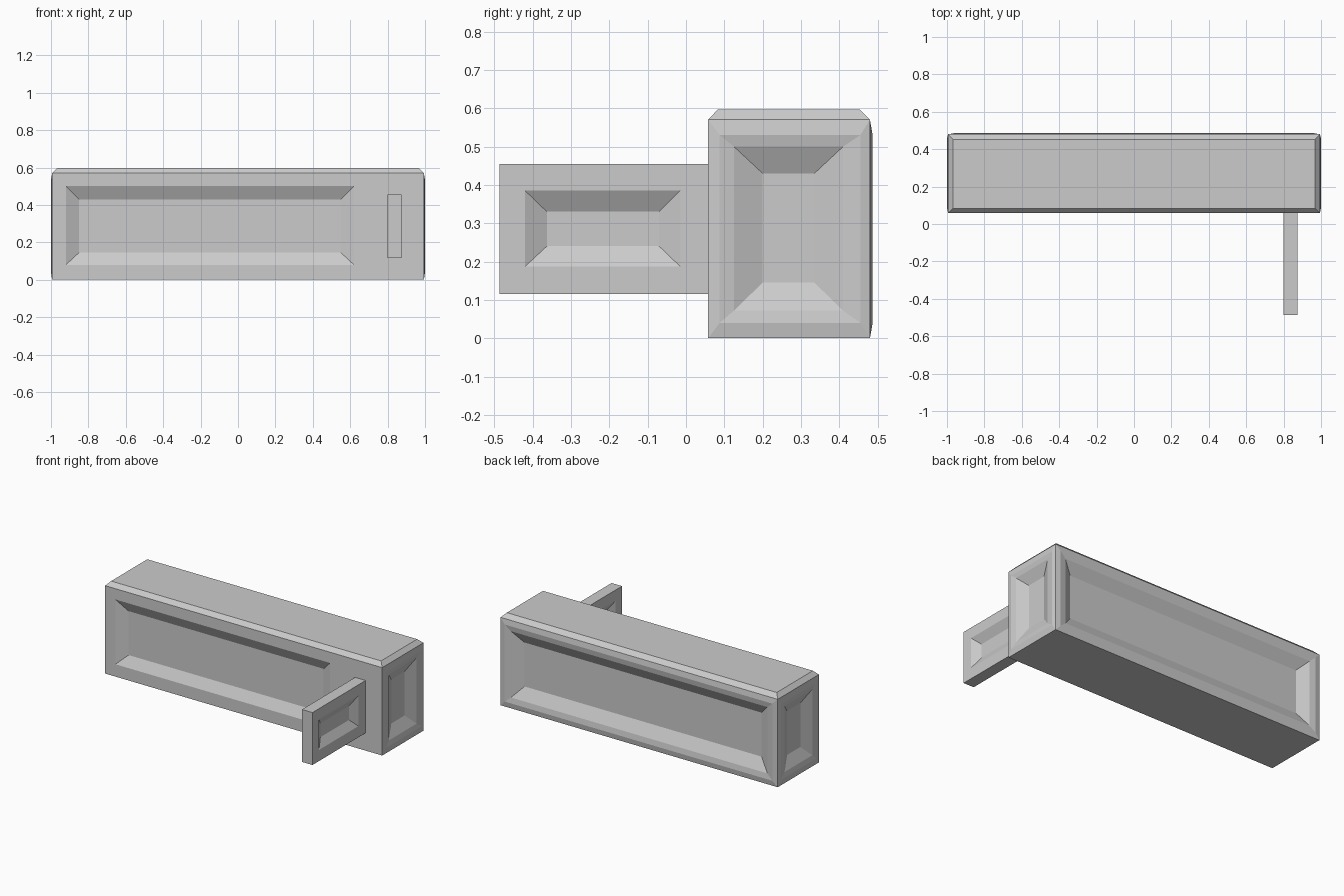
import bpy, bmesh
from mathutils import Vector

default = bpy.data.objects.get("Cube")
if default:
    bpy.data.objects.remove(default, do_unlink=True)

grey = bpy.data.materials.new("light_grey")
grey.use_nodes = True
colour = (0.6, 0.6, 0.6, 1)
grey.diffuse_color = colour
grey.node_tree.nodes["Principled BSDF"].inputs["Base Color"].default_value = colour


def block(low, high):
    """Plain box between two corners."""
    bm = bmesh.new()
    bmesh.ops.create_cube(bm, size=1)
    low, high = Vector(low), Vector(high)
    for v in bm.verts:
        v.co = Vector([(high if v.co[i] > 0 else low)[i] for i in range(3)])
    return bm


def panel(bm, axis, sign, *rings):
    """Step one side of the box inward; each ring is (u range, v range, level)."""
    bm.normal_update()
    face = max(bm.faces, key=lambda f: (round(f.normal[axis] * sign, 3), f.calc_area()))
    u, v = [i for i in range(3) if i != axis]
    for u_range, v_range, level in rings:
        bmesh.ops.inset_individual(bm, faces=[face], thickness=0.002)
        centre = face.calc_center_median()
        for vert in face.verts:
            vert.co[u] = u_range[vert.co[u] > centre[u]]
            vert.co[v] = v_range[vert.co[v] > centre[v]]
            vert.co[axis] = level * sign


def finish(bm, name):
    bmesh.ops.recalc_face_normals(bm, faces=bm.faces)
    mesh = bpy.data.meshes.new(name)
    bm.to_mesh(mesh)
    bm.free()
    mesh.materials.append(grey)
    bpy.context.collection.objects.link(bpy.data.objects.new(name, mesh))


# Long body with recessed panels on four sides and a chamfered top
body = block((-0.994, 0.058, 0), (0.994, 0.48, 0.57))
panel(body, 1, -1, ((-0.92, 0.62), (0.08, 0.5), -0.058),
      ((-0.85, 0.55), (0.145, 0.43), -0.093))
panel(body, 1, 1, ((-0.96, 0.96), (0.035, 0.535), 0.486),
      ((-0.92, 0.92), (0.07, 0.5), 0.48),
      ((-0.85, 0.85), (0.145, 0.43), 0.44))
for side in (-1, 1):
    panel(body, 0, side, ((0.088, 0.455), (0.04, 0.53), 1.0),
          ((0.125, 0.41), (0.072, 0.5), 0.994),
          ((0.2, 0.335), (0.145, 0.43), 0.96))
panel(body, 2, 1, ((-0.968, 0.968), (0.083, 0.453), 0.597))
finish(body, "body")

# Thin arm standing out from the front, recessed on both faces
arm = block((0.8, -0.487, 0.115), (0.875, 0.065, 0.455))
for side, face_x, floor_x in ((1, 0.875, 0.845), (-1, -0.8, -0.83)):
    panel(arm, 0, side, ((-0.42, -0.015), (0.187, 0.385), face_x),
          ((-0.363, -0.07), (0.24, 0.33), floor_x))
finish(arm, "side_arm")
